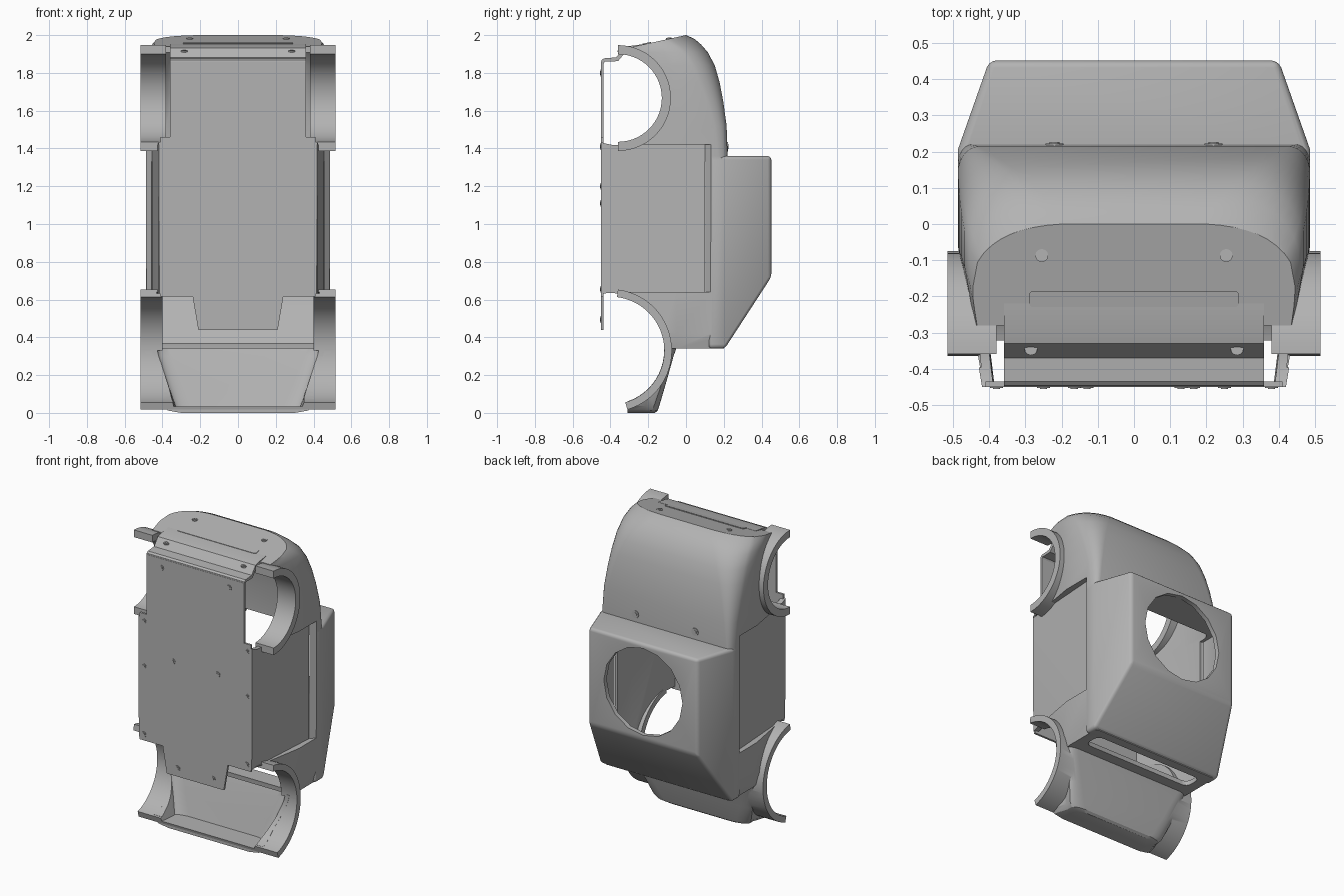
import bpy, bmesh
from math import cos, sin, radians, pi

if "Cube" in bpy.data.objects:
    bpy.data.objects.remove(bpy.data.objects["Cube"])

grey = bpy.data.materials.new("plain grey")
grey.use_nodes = True
COLOUR = (0.45, 0.45, 0.45, 1)
grey.diffuse_color = COLOUR
grey.node_tree.nodes["Principled BSDF"].inputs["Base Color"].default_value = COLOUR


def loft(name, rings):
    """Closed solid through rings that share a point count."""
    bm = bmesh.new()
    rows = [[bm.verts.new(p) for p in ring] for ring in rings]
    n = len(rows[0])
    for a, b in zip(rows, rows[1:]):
        for i in range(n):
            j = (i + 1) % n
            bm.faces.new((a[i], a[j], b[j], b[i]))
    bm.faces.new(rows[0])
    bm.faces.new(rows[-1])
    bmesh.ops.recalc_face_normals(bm, faces=bm.faces)
    mesh = bpy.data.meshes.new(name)
    bm.to_mesh(mesh)
    bm.free()
    mesh.materials.append(grey)
    obj = bpy.data.objects.new(name, mesh)
    bpy.context.collection.objects.link(obj)
    return obj


def prism(name, pts, axis, a, b):
    """Extrude a flat outline along one axis, from a to b."""
    def place(p, d):
        return {"x": (d, p[0], p[1]), "y": (p[0], d, p[1]), "z": (p[0], p[1], d)}[axis]
    return loft(name, [[place(p, d) for p in pts] for d in (a, b)])


def box(name, x, y, z):
    return prism(name, [(x[0], y[0]), (x[1], y[0]), (x[1], y[1]), (x[0], y[1])], "z", *z)


def arc(cx, cy, r, a, b, n):
    return [(cx + r * cos(radians(a + (b - a) * i / n)),
             cy + r * sin(radians(a + (b - a) * i / n))) for i in range(n + 1)]


def circle(cx, cy, r, n):
    return arc(cx, cy, r, 0, 360, n)[:-1]


def stadium(w, y0, y1, r):
    pts = []
    for cx, cy, a in ((w - r, y1 - r, 0), (r - w, y1 - r, 90), (r - w, y0 + r, 180), (w - r, y0 + r, 270)):
        pts += arc(cx, cy, r, a, a + 90, 4)
    return pts


def activate(obj):
    for o in bpy.context.selected_objects:
        o.select_set(False)
    obj.select_set(True)
    bpy.context.view_layer.objects.active = obj


def boolean(obj, other, op="DIFFERENCE"):
    mod = obj.modifiers.new("bool", "BOOLEAN")
    mod.operation, mod.solver, mod.object = op, "EXACT", other
    activate(obj)
    bpy.ops.object.modifier_apply(modifier=mod.name)
    bpy.data.objects.remove(other)


def bevel(obj, width, segments=3):
    mod = obj.modifiers.new("bevel", "BEVEL")
    mod.width, mod.segments = width, segments
    activate(obj)
    bpy.ops.object.modifier_apply(modifier=mod.name)


def smooth(obj, angle=30):
    activate(obj)
    bpy.ops.object.shade_smooth_by_angle(angle=radians(angle))


def shell_ring(z, yb, xb, xs, ys, y1, xc, y2, tx=0, ty=0):
    """Mirrored section: sloped flank, then a rounded shoulder to a flat top."""
    half = [(xb - tx, yb), (xs - tx, ys)]
    for i in range(9):
        t = i / 8
        a, b, c = (1 - t) ** 2, 2 * t * (1 - t), t * t
        half.append((a * xs + b * (xs * .8 + xc * .2) + c * xc - tx,
                     a * y1 + b * (y2 * .9 + y1 * .1) + c * y2 - ty))
    return [(x, y, z) for x, y in half] + [(-x, y, z) for x, y in reversed(half)]


# Main body sections: z, flank foot, widest x, its y, shoulder start, shoulder x, top y
BODY = [(.34, .41, .465, -.05, .15, .45, .20), (.42, .415, .485, -.05, .17, .46, .22),
        (1.36, .42, .487, -.05, .17, .45, .22), (1.52, .42, .487, -.06, .15, .43, .215),
        (1.65, .42, .485, -.07, .11, .40, .197), (1.75, .42, .482, -.08, .07, .37, .178),
        (1.84, .41, .477, -.09, .03, .33, .152), (1.91, .41, .468, -.12, -.02, .29, .115),
        (1.95, .40, .455, -.16, -.07, .25, .08), (1.98, .39, .43, -.20, -.11, .22, .045),
        (2.0, .38, .41, -.23, -.14, .2, .0), (2.04, .34, .36, -.27, -.2, .15, -.06)]


def body_solid(name, yb, tx=0, ty=0):
    rings = [shell_ring(r[0] + (ty if r[0] < .4 else 0), yb, *r[1:], tx, ty) for r in BODY]
    obj = loft(name, rings)
    top = [(-.7, 1.846), (0, 2.0), (.4, 2.0), (.4, 2.3), (-.7, 2.3)]
    boolean(obj, prism("slope_cut", [(y, z - ty) for y, z in top], "x", -1, 1))
    return obj


def cab_solid(name, t, y0):
    rings = []
    for x, y, z in ((.487, y0, .34), (.487, .205, .34), (.40, .452 - t, .72)):
        x, lo, hi = x - t, z + t, 1.36 - t
        rings.append([(-x, y, lo), (x, y, lo), (x, y, hi), (-x, y, hi)])
    return loft(name, rings)


# Hollow body with the raised cab
body = body_solid("body_shell", -.45)
cab = cab_solid("cab", 0, .12)
bevel(cab, .02)
boolean(body, cab, "UNION")
for s in (-1, 1):
    outline = [(.418, -.47), (.455, .10), (.5, .145), (.6, .145), (.6, -.47)]
    boolean(body, prism("side_recess", [(s * x, y) for x, y in outline], "z", .64, 1.42))
boolean(body, body_solid("body_hollow", -.6, .05, .03))
boolean(body, cab_solid("cab_hollow", .03, .1))

# Wheel openings, open ends, roof hole and lower slot
UPPER, LOWER = (-.36, 1.667), (-.40, .33)
boolean(body, prism("upper_wheel", circle(*UPPER, .25, 48), "x", -1, 1))
boolean(body, prism("lower_wheel", circle(*LOWER, .305, 48), "x", -1, 1))
boolean(body, box("upper_end", (-1, 1), (-.7, -.28), (1.6, 2.2)))
boolean(body, box("lower_end", (-1, 1), (-.7, -.3), (.2, .625)))
boolean(body, prism("roof_hole", circle(0, 1.04, .29, 16), "y", .3, .6))
boolean(body, prism("lower_slot", stadium(.4, .02, .14, .04), "z", .3, .4))
smooth(body)


def arch(name, centre, r0, r1, a, b, x0, x1):
    pts = arc(*centre, r1, a, b, 28) + arc(*centre, r0, b, a, 28)
    return prism(name, pts, "x", x0, x1)


# Wheel arches
for s, side in ((1, "left"), (-1, "right")):
    smooth(arch("upper_arch_" + side, UPPER, .232, .28, -90, 90, s * .38, s * .515))
    smooth(arch("lower_arch_" + side, LOWER, .285, .325, 0, 83, s * .40, s * .515))

# Nose: full-width fender scoop with a hollow hood bulge
HOOD = [(0, .30, .30, -.24, -.2, .22, -.165), (.012, .37, .34, -.22, -.18, .25, -.15),
        (.035, .40, .36, -.21, -.17, .27, -.142), (.15, .42, .40, -.18, -.13, .32, -.108),
        (.30, .45, .45, -.14, -.09, .38, -.066), (.345, .46, .46, -.13, -.08, .40, -.05)]
nose = loft("nose", [shell_ring(r[0], -.31, *r[1:]) for r in HOOD])
boolean(nose, arch("scoop", LOWER, .285, .325, -74, 3, -.515, .515), "UNION")
inner = [shell_ring(r[0], -.6, *r[1:], .03, .025) for r in HOOD[2:]]
inner.append([(x, y, .5) for x, y, z in inner[-1]])
boolean(nose, loft("nose_hollow", inner))
boolean(nose, prism("nose_wheel", circle(*LOWER, .284, 56), "x", -1, 1))
smooth(nose)

# Base plate with its bent upper lip
half = [(.36, 1.86), (.36, 1.46), (.41, 1.46), (.41, .615), (.24, .615), (.21, .44)]
prism("base_plate", half + [(-x, z) for x, z in reversed(half)], "y", -.45, -.436)
lip = [(-.45, 1.85), (-.447, 1.867), (-.435, 1.877), (-.37, 1.882), (-.33, 1.933), (-.30, 1.942), (-.22, 1.953)]
lip += [(-.22, 1.93), (-.29, 1.92), (-.32, 1.91), (-.36, 1.862), (-.43, 1.86), (-.436, 1.85)]
smooth(prism("base_lip", lip, "x", -.36, .36))

# Thin trim strip on the sloped end
strip = stadium(.29, -.23, -.185, .012)
loft("trim_strip", [[(x, y, 2.0 + .22 * y + d) for x, y in strip] for d in (-.004, .005)])

# Screws
def screw(name, x, y, z, axis, r=.018):
    for k, (rad, h) in enumerate(((r, .004), (r * .55, .007))):
        part = name + ("_head" if k else "_washer")
        if axis == "y":
            prism(part, circle(x, z, rad, 12), "y", y - h, y + h)
        else:
            prism(part, circle(x, y, rad, 12), "z", z - h, z + h)


for s in (-1, 1):
    for x, z in ((.25, 1.8), (.38, 1.41), (.38, 1.11), (.38, .655), (.165, 1.2), (.13, .495)):
        screw("plate_screw", s * x, -.449, z, "y")
    screw("lip_screw", s * .285, -.345, 1.914, "z")
    screw("end_screw", s * .255, -.087, 1.981, "z")
    screw("back_screw", s * .22, .219, 1.41, "y", .025)
